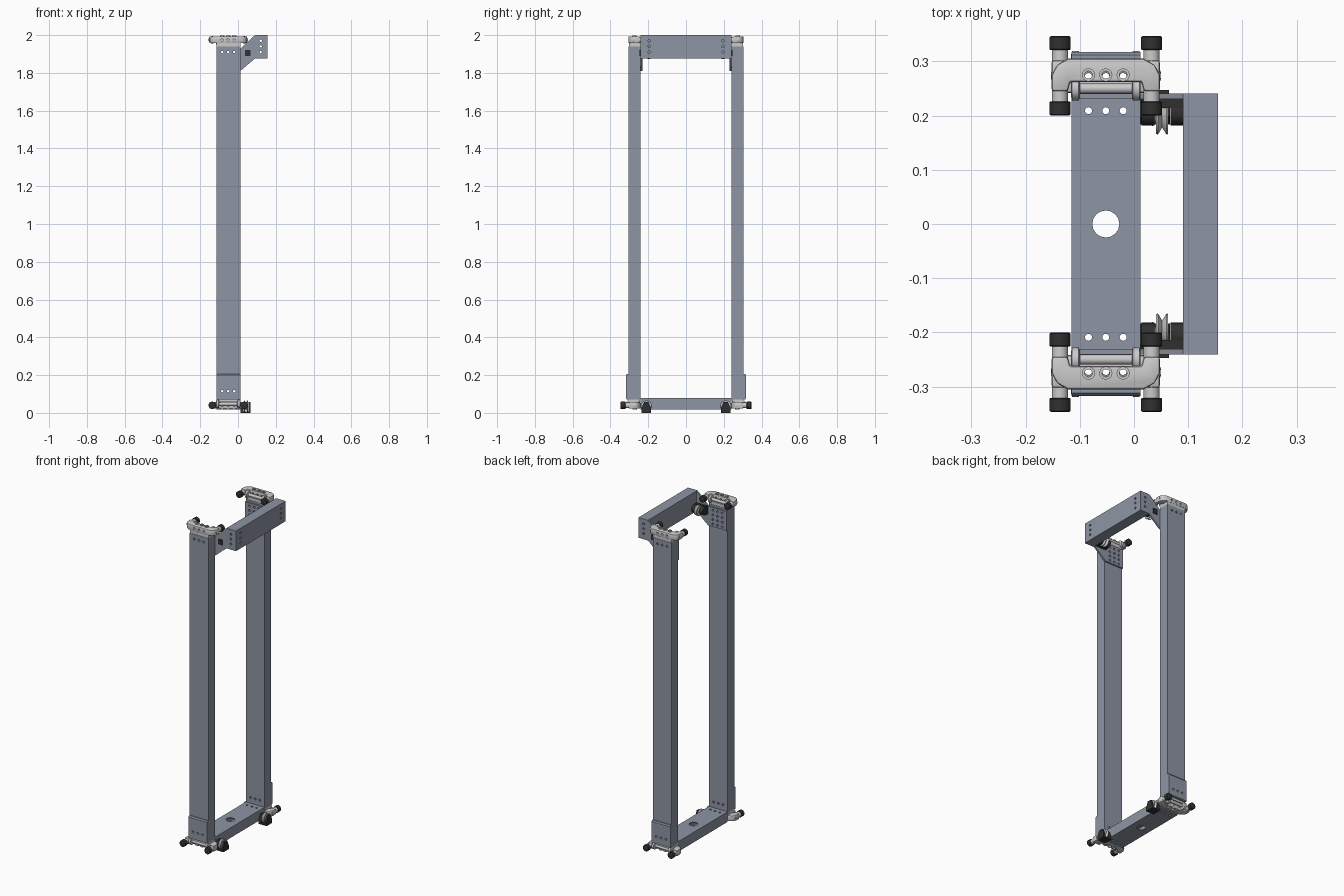
import bpy, bmesh, math
from mathutils import Matrix, Vector

if "Cube" in bpy.data.objects:
    bpy.data.objects.remove(bpy.data.objects["Cube"])


def material(name, c):
    m = bpy.data.materials.new(name)
    m.diffuse_color = (*c, 1)
    m.use_nodes = True
    m.node_tree.nodes["Principled BSDF"].inputs["Base Color"].default_value = m.diffuse_color
    return m


STEEL = material("blue_steel", (0.27, 0.30, 0.37))
CAST = material("cast_grey", (0.55, 0.55, 0.53))
BLACK = material("black_rubber", (0.03, 0.03, 0.03))
CX = -0.052                       # centre line of the uprights
COLS = [CX - 0.032, CX, CX + 0.032]   # bolt columns


def finish(name, bm, mat):
    bmesh.ops.recalc_face_normals(bm, faces=bm.faces)
    me = bpy.data.meshes.new(name)
    bm.to_mesh(me)
    bm.free()
    if mat:
        me.materials.append(mat)
    o = bpy.data.objects.new(name, me)
    bpy.context.collection.objects.link(o)
    return o


def prism(name, pts, axis, a, b, mat=None):
    """Polygon given in the two remaining axes (in xyz order), extruded along axis."""
    bm = bmesh.new()

    def at(p, d):
        v = list(p)
        v.insert("xyz".index(axis), d)
        return bm.verts.new(v)
    lo, hi = [at(p, a) for p in pts], [at(p, b) for p in pts]
    bm.faces.new(lo)
    bm.faces.new(hi)
    n = len(pts)
    for i in range(n):
        j = (i + 1) % n
        bm.faces.new((lo[i], lo[j], hi[j], hi[i]))
    return finish(name, bm, mat)


def box(name, x0, x1, y0, y1, z0, z1, mat=None):
    return prism(name, [(x0, y0), (x1, y0), (x1, y1), (x0, y1)], "z", z0, z1, mat)


def lathe(name, centers, axis, profile, mat=None, seg=24, ring=False):
    """Revolve (distance along axis, radius) profile; one copy per centre."""
    bm = bmesh.new()
    k = "xyz".index(axis)
    for c in centers:
        rows = []
        for d, r in profile:
            row = []
            for i in range(seg):
                t = 2 * math.pi * i / seg
                v = [r * math.cos(t), r * math.sin(t)]
                v.insert(k, d)
                row.append(bm.verts.new(Vector(c) + Vector(v)))
            rows.append(row)
        pairs = list(zip(rows, rows[1:]))
        if ring:
            pairs.append((rows[-1], rows[0]))
        else:
            bm.faces.new(rows[0])
            bm.faces.new(rows[-1])
        for p, q in pairs:
            for i in range(seg):
                j = (i + 1) % seg
                bm.faces.new((p[i], p[j], q[j], q[i]))
    return finish(name, bm, mat)


def cut(o, cutter):
    cutter.hide_render = True
    m = o.modifiers.new("cut", "BOOLEAN")
    m.operation, m.solver, m.object = "DIFFERENCE", "EXACT", cutter
    bpy.context.view_layer.objects.active = o
    bpy.ops.object.modifier_apply(modifier=m.name)
    bpy.data.objects.remove(cutter)


def drill(o, axis, centers, r=0.0065, depth=0.1):
    cut(o, lathe("cutter", centers, axis, [(-depth, r), (depth, r)], seg=16))


def mirror(*objs):
    for o in objs:
        m = o.modifiers.new("mirror_y", "MIRROR")
        m.use_axis = (False, True, False)


# Uprights: hollow rectangular tubes
upright = box("upright", -0.115, 0.012, 0.24, 0.305, 0.08, 1.94, STEEL)
cut(upright, box("cutter", -0.11, 0.007, 0.245, 0.30, 0, 2.1))
drill(upright, "y", [(x, 0.27, z) for x in COLS for z in (0.115, 1.91)])
foot_plate = prism("foot_plate", [(0.304, 0.075), (0.317, 0.075), (0.317, 0.2), (0.312, 0.207), (0.304, 0.207)],
                   "x", -0.115, 0.012, STEEL)
drill(foot_plate, "y", [(x, 0.31, 0.115) for x in COLS])
mirror(upright, foot_plate)

# Base beam with cable hole, and its thin ends under the uprights
base = prism("base_beam", [(-0.315, 0.07), (-0.241, 0.07), (-0.241, 0.018), (0.241, 0.018), (0.241, 0.07),
                           (0.315, 0.07), (0.315, 0.08), (-0.315, 0.08)], "x", -0.115, 0.012, STEEL)
cut(base, box("cutter", -0.109, 0.006, -0.235, 0.235, 0.024, 0.074))
drill(base, "z", [(CX, 0, 0.05)], 0.025)
drill(base, "z", [(x, s * y, 0.05) for x in COLS for s in (-1, 1) for y in (0.209, 0.272)])

# Forward crossbar
bar = prism("crossbar", [(0.09, 1.876), (0.155, 1.876), (0.155, 2.0), (0.09, 2.0)], "y", -0.231, 0.231, STEEL)
cut(bar, box("cutter", 0.096, 0.149, -0.3, 0.3, 1.882, 1.994))
drill(bar, "x", [(0.15, s * 0.195, z) for s in (-1, 1) for z in (1.91, 1.94, 1.97)], depth=0.02)

# Gusset plates joining crossbar to uprights
gusset = prism("gusset_plate", [(-0.115, 1.81), (0.012, 1.81), (0.09, 1.876), (0.155, 1.876), (0.155, 2.0),
                                (0.09, 2.0), (0.012, 1.928), (-0.115, 1.928)], "y", 0.231, 0.241, STEEL)
drill(gusset, "y", [(x, 0.235, z) for x in COLS for z in (1.826, 1.854, 1.882, 1.91)])
drill(gusset, "y", [(0.12, 0.235, z) for z in (1.91, 1.94, 1.97)])
bolt = box("gusset_bolt", 0.037, 0.065, 0.24, 0.247, 1.89, 1.921, BLACK)
mirror(gusset, bolt)

# Cast end brackets on the upright tops; copies turned over for the feet
outline = [(0.07, 0.305), (0.09, 0.294), (0.1, 0.275), (0.1, 0.245), (0.07, 0.245), (0.066, 0.262)]
plan = [(CX + x, y) for x, y in outline] + [(CX - x, y) for x, y in reversed(outline)]
body = prism("bracket_body", plan, "z", 1.957, 1.993, CAST)
m = body.modifiers.new("soften", "BEVEL")
m.width, m.segments = 0.005, 2
bpy.context.view_layer.objects.active = body
bpy.ops.object.modifier_apply(modifier=m.name)
drill(body, "y", [(x, 0.3, 1.975) for x in COLS], 0.006, 0.06)
drill(body, "z", [(x, 0.275, 1.975) for x in COLS], 0.007)
plate = box("bracket_base", -0.115, 0.012, 0.242, 0.303, 1.94, 1.958, CAST)
drill(plate, "z", [(x, 0.275, 1.95) for x in COLS], 0.007)
boss = lathe("bracket_bosses", [(x, 0.275, 1.99) for x in COLS], "z",
             [(0, 0.007), (0, 0.012), (0.007, 0.012), (0.007, 0.007)], CAST, ring=True)
pin = lathe("bracket_pin", [(CX, 0.25, 1.968)], "x",
            [(-0.064, 0.016), (-0.062, 0.022), (-0.05, 0.022), (-0.048, 0.016), (-0.048, 0.009),
             (0.048, 0.009), (0.048, 0.016), (0.05, 0.022), (0.062, 0.022), (0.064, 0.016)], CAST)
sides = [(CX + s * 0.0845, 0, 1.975) for s in (-1, 1)]
arm = lathe("bracket_arms", sides, "y", [(0.22, 0.015), (0.25, 0.015), (0.28, 0.017)], CAST)
cap = lathe("rubber_caps", sides, "y",
            [(0.2, 0.016), (0.202, 0.0195), (0.224, 0.0195), (0.226, 0.018)], BLACK)
flip = Matrix.Translation((0, 0.547, 2.015)) @ Matrix.Diagonal((1, -1, -1, 1))
for o in (body, plate, boss, pin, arm, cap):
    foot = o.copy()
    foot.data = o.data.copy()
    foot.data.transform(flip)
    foot.name = "foot_" + o.name
    bpy.context.collection.objects.link(foot)
    mirror(o, foot)

# Cable pulleys with grooved wheels
groove = [(-0.011, 0.03), (-0.008, 0.031), (0, 0.018), (0.008, 0.031), (0.011, 0.03)]
top_wheel = lathe("top_pulley", [(0.052, 0.196, 1.905)], "x", groove, CAST, 32)
top_block = box("top_pulley_block", 0.013, 0.092, 0.214, 0.231, 1.88, 1.93, BLACK)
top_cheek = lathe("top_pulley_cheeks", [(0.026, 0.206, 1.905), (0.079, 0.206, 1.905)], "x",
                  [(-0.012, 0.024), (0.012, 0.024)], BLACK)
low_wheel = lathe("low_pulley", [(0.042, 0.21, 0.036)], "x",
                  [(d * 0.9, r * 0.95) for d, r in groove], CAST, 32)
low_block = box("low_pulley_block", 0.012, 0.066, 0.184, 0.236, 0, 0.008, BLACK)
tri = [(0.184, 0), (0.236, 0), (0.236, 0.025), (0.222, 0.057), (0.198, 0.057), (0.184, 0.025)]
low_back = prism("low_pulley_back", tri, "x", 0.012, 0.029, BLACK)
low_front = prism("low_pulley_front", tri, "x", 0.055, 0.066, BLACK)
mirror(top_wheel, top_block, top_cheek, low_wheel, low_block, low_back, low_front)

# Smooth rounds, keep edges sharp
bpy.ops.object.select_all(action="SELECT")
bpy.context.view_layer.objects.active = upright
bpy.ops.object.shade_smooth_by_angle(angle=math.radians(30))
